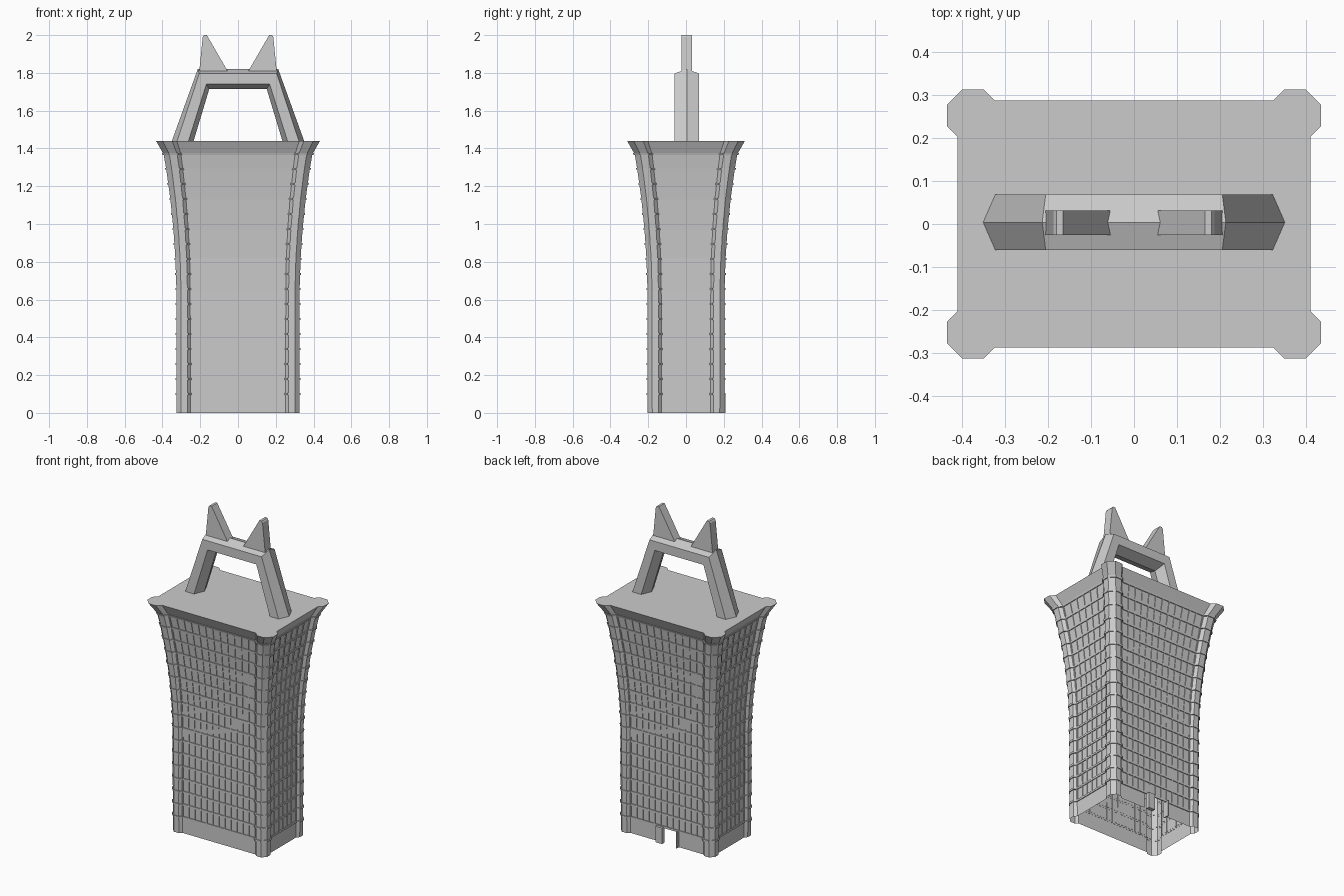
import bpy, bmesh

if "Cube" in bpy.data.objects:
    bpy.data.objects.remove(bpy.data.objects["Cube"])

FLOORS = 16
Z0, Z1, ZT = 0.10, 1.37, 1.44
levels = [Z0 + (Z1 - Z0) * i / FLOORS for i in range(FLOORS + 1)]

# height, outward flare, column width, wall inset behind the columns
PROFILE = [(0, 0, .058, .015), (.65, .001, .058, .015), (.83, .007, .06, .016),
           (.97, .017, .062, .017), (1.13, .033, .065, .018), (1.29, .055, .069, .019),
           (Z1, .069, .072, .020), (ZT, .109, .085, .025)]
BASE_X, BASE_Y = .325, .203
DOOR = .08


def shape(z):
    for a, b in zip(PROFILE, PROFILE[1:]):
        if z <= b[0]:
            break
    t = min(1, (z - a[0]) / (b[0] - a[0]))
    f, w, d = (a[i] + (b[i] - a[i]) * t for i in (1, 2, 3))
    return BASE_X + f, BASE_Y + f, w, d


def section(z, off=0.0):
    """Rectangle with projecting chamfered corner columns; door points at back."""
    hx, hy, w, d = shape(z)
    hx, hy, w = hx + off, hy + off, w + 2 * off
    ch = w * .42
    q = [(hx - d, hy - w - d), (hx, hy - w), (hx, hy - ch),
         (hx - ch, hy), (hx - w, hy), (hx - w - d, hy - d)]
    pts = q + [(DOOR, hy - d), (-DOOR, hy - d)]
    pts += [(-x, y) for x, y in reversed(q)]
    pts += [(-x, -y) for x, y in q] + [(x, -y) for x, y in reversed(q)]
    return [(x, y, z) for x, y in pts]


def finish(bm, name):
    bmesh.ops.recalc_face_normals(bm, faces=bm.faces)
    me = bpy.data.meshes.new(name)
    bm.to_mesh(me)
    bm.free()
    ob = bpy.data.objects.new(name, me)
    bpy.context.collection.objects.link(ob)
    return ob


def loft(bm, rings, cap_start=False, cap_end=False, skip=()):
    vs = [[bm.verts.new(p) for p in r] for r in rings]
    n = len(vs[0])
    for k, (a, b) in enumerate(zip(vs, vs[1:])):
        for i in range(n):
            if (k, i) not in skip:
                j = (i + 1) % n
                bm.faces.new((a[i], a[j], b[j], b[i]))
    if cap_start:
        bm.faces.new(vs[0][::-1])
    if cap_end:
        bm.faces.new(vs[-1])


def box(bm, x0, x1, y0, y1, z0, z1):
    loft(bm, [[(x0, y0, z), (x1, y0, z), (x1, y1, z), (x0, y1, z)] for z in (z0, z1)],
         True, True)


# hollow flared body, open below, with a doorway in the back
bm = bmesh.new()
loft(bm, [section(z) for z in [0] + levels + [ZT]], cap_end=True, skip={(0, 6)})
finish(bm, "tower_body")

# floor bands wrapping walls and columns
bm = bmesh.new()
for z in levels:
    loft(bm, [section(z - .006, -.001), section(z - .006, .005),
              section(z + .006, .005), section(z + .006, -.001)])
finish(bm, "floor_bands")

# window mullions following the curve of each wall
bm = bmesh.new()
T, P = .0035, .004
for s in (-1, 1):
    for count, long_side in ((12, True), (6, False)):
        for i in range(count + 1):
            rings = []
            for z in levels:
                hx, hy, w, d = shape(z)
                span = (hx if long_side else hy) - w - d - T
                c = span * (2 * i / count - 1)
                o = (hy if long_side else hx) - d
                r = [(c - T, s * (o - .002)), (c + T, s * (o - .002)),
                     (c + T, s * (o + P)), (c - T, s * (o + P))]
                rings.append([(u, v, z) if long_side else (v, u, z) for u, v in r])
            loft(bm, rings, True, True)
finish(bm, "window_mullions")

# entrance posts
bm = bmesh.new()
box(bm, .02, .065, .185, .209, 0, Z0)
box(bm, -DOOR - .003, -DOOR + .003, .17, .209, 0, Z0)
finish(bm, "entrance_posts")

# hexagonal-section roof arch
HY, CY = .064, .004


def hexagon(o, a, b, i):
    return [(o[0], CY, o[1]), (a[0], CY + HY, a[1]), (b[0], CY + HY, b[1]),
            (i[0], CY, i[1]), (b[0], CY - HY, b[1]), (a[0], CY - HY, a[1])]


foot = hexagon((.35, ZT), (.322, ZT), (.262, ZT), (.235, ZT))
bend = hexagon((.213, 1.82), (.205, 1.797), (.168, 1.74), (.152, 1.715))
flip = lambda ring: [(-x, y, z) for x, y, z in ring]
bm = bmesh.new()
loft(bm, [foot, bend, flip(bend), flip(foot)], True, True)
finish(bm, "roof_arch")

# pointed horns on the arch
horn = [(.205, 1.79), (.205, 1.81), (.187, 1.99), (.180, 2.0), (.165, 2.0), (.055, 1.81), (.055, 1.79)]
for s, side in ((-1, "left"), (1, "right")):
    bm = bmesh.new()
    loft(bm, [[(s * x, y, z) for x, z in horn] for y in (-.025, .031)], True, True)
    finish(bm, side + "_horn")
